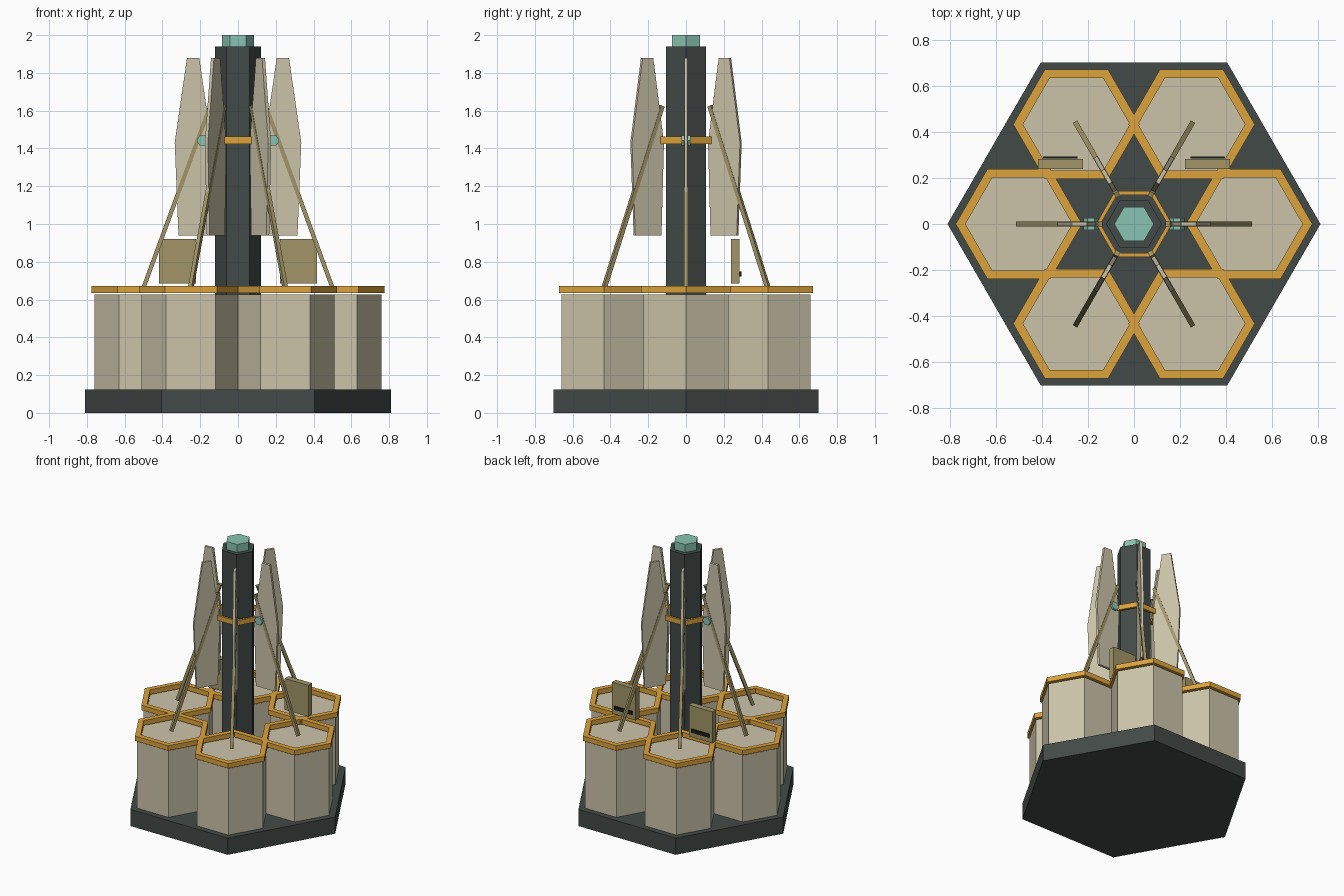
import bpy, bmesh, math
from mathutils import Matrix, Vector

if "Cube" in bpy.data.objects:
    bpy.data.objects.remove(bpy.data.objects["Cube"])


def material(name, rgb):
    m = bpy.data.materials.new(name)
    m.diffuse_color = (*rgb, 1)
    m.use_nodes = True
    m.node_tree.nodes["Principled BSDF"].inputs["Base Color"].default_value = m.diffuse_color
    return m


BEIGE = material("beige", (0.60, 0.55, 0.40))
DARK = material("dark green grey", (0.055, 0.068, 0.062))
GOLD = material("gold", (0.72, 0.37, 0.045))
TEAL = material("teal", (0.25, 0.55, 0.44))
OLIVE = material("olive", (0.36, 0.30, 0.135))
BLACK = material("black", (0.012, 0.013, 0.012))


def finish(name, bm, mat, matrix=Matrix()):
    bmesh.ops.recalc_face_normals(bm, faces=bm.faces[:])
    me = bpy.data.meshes.new(name)
    bm.to_mesh(me)
    bm.free()
    me.materials.append(mat)
    ob = bpy.data.objects.new(name, me)
    ob.matrix_world = matrix
    bpy.context.collection.objects.link(ob)
    return ob


def hexagon(r, z):
    return [Vector((r * math.cos(i * math.pi / 3), r * math.sin(i * math.pi / 3), z)) for i in range(6)]


def prism(name, points, offset, mat, matrix=Matrix()):
    """Solid made by sweeping a flat outline along an offset."""
    bm = bmesh.new()
    face = bm.faces.new([bm.verts.new(p) for p in points])
    ext = bmesh.ops.extrude_face_region(bm, geom=[face], use_keep_orig=True)
    bmesh.ops.translate(bm, vec=offset, verts=[v for v in ext["geom"] if isinstance(v, bmesh.types.BMVert)])
    return finish(name, bm, mat, matrix)


def hex_prism(name, r, z0, z1, mat, matrix=Matrix()):
    return prism(name, hexagon(r, z0), (0, 0, z1 - z0), mat, matrix)


def hex_ring(name, r_out, r_in, z0, z1, mat, matrix=Matrix()):
    bm = bmesh.new()
    loops = [[bm.verts.new(p) for p in hexagon(r, z)]
             for r, z in ((r_out, z0), (r_out, z1), (r_in, z1), (r_in, z0))]
    for k in range(4):
        a, b = loops[k], loops[(k + 1) % 4]
        for i in range(6):
            j = (i + 1) % 6
            bm.faces.new((a[i], a[j], b[j], b[i]))
    return finish(name, bm, mat, matrix)


def box(name, centre, size, mat, matrix=Matrix()):
    bm = bmesh.new()
    bmesh.ops.create_cube(bm, size=1)
    bmesh.ops.scale(bm, vec=size, verts=bm.verts[:])
    return finish(name, bm, mat, matrix @ Matrix.Translation(centre))


# Foundation and central mast
hex_prism("base", 0.81, 0, 0.125, DARK)
hex_prism("mast", 0.121, 0.125, 1.94, DARK)
hex_prism("mast_cap", 0.086, 1.94, 2.0, TEAL)
hex_ring("mast_collar", 0.165, 0.146, 1.424, 1.462, GOLD)

# Six cells, each with a rim, a leaning strut and an upright fin
fin = [(0.205, 1.88), (0.27, 1.88), (0.335, 1.43), (0.315, 0.94), (0.155, 0.94), (0.14, 1.43)]
low, high = Vector((0.503, 0, 0.655)), Vector((0.147, 0, 1.625))
lean = (high - low).to_track_quat('Z', 'Y').to_matrix().to_4x4()
for i in range(6):
    turn = Matrix.Rotation(i * math.pi / 3, 4, 'Z')
    cell = Matrix.Translation(turn @ Vector((0.5, 0, 0)))
    hex_prism(f"cell_{i}", 0.26, 0.125, 0.626, BEIGE, cell)
    hex_ring(f"cell_rim_{i}", 0.275, 0.232, 0.634, 0.671, GOLD, cell)
    box(f"strut_{i}", (0, 0, 0), (0.022, 0.022, (high - low).length), OLIVE,
        turn @ Matrix.Translation((low + high) / 2) @ lean)
    prism(f"fin_{i}", [(x, -0.009, z) for x, z in fin], (0, 0.018, 0), BEIGE, turn)

for side, sx in (("left", -1), ("right", 1)):
    # Small hexagonal pivot through each side fin
    hex_prism(f"pivot_{side}", 0.032, -0.025, 0.025, TEAL,
              Matrix.Translation((sx * 0.187, 0, 1.442)) @ Matrix.Rotation(math.pi / 2, 4, 'X'))
    # Upright control panel with a dark slot on its back
    box(f"panel_{side}", (sx * 0.32, 0.261, 0.802), (0.196, 0.044, 0.236), OLIVE)
    box(f"panel_slot_{side}", (sx * 0.32, 0.2885, 0.735), (0.15, 0.009, 0.026), BLACK)
